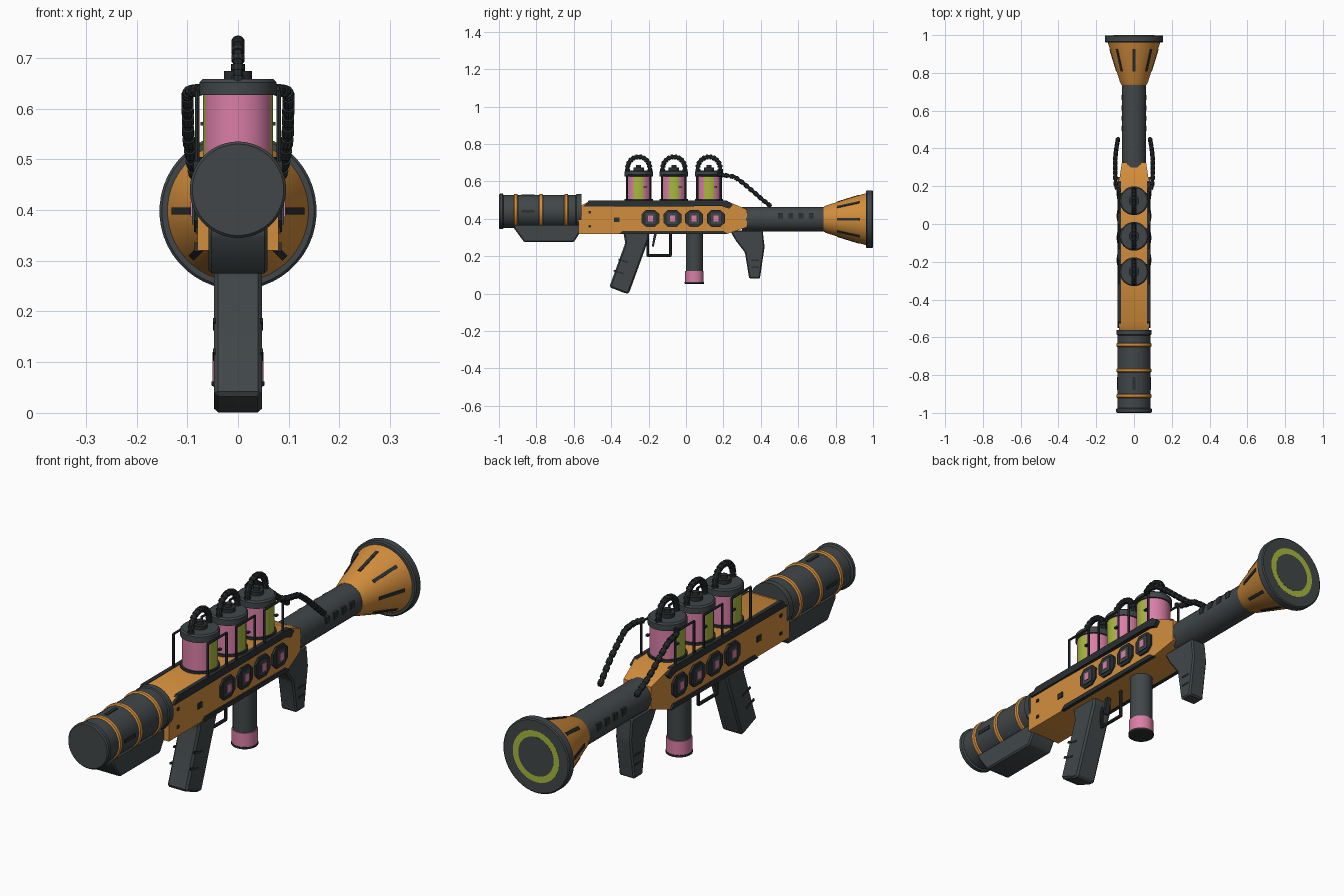
import bpy, bmesh, math
from mathutils import Vector, Matrix

if "Cube" in bpy.data.objects:
    bpy.data.objects.remove(bpy.data.objects["Cube"])


def material(name, rgb):
    m = bpy.data.materials.new(name)
    m.diffuse_color = (*rgb, 1)
    m.use_nodes = True
    m.node_tree.nodes["Principled BSDF"].inputs["Base Color"].default_value = m.diffuse_color
    return m


GREY = material("gunmetal grey", (0.052, 0.062, 0.066))
BLACK = material("dark trim", (0.024, 0.029, 0.031))
ORANGE = material("orange paint", (0.65, 0.27, 0.045))
PINK = material("pink glow", (0.70, 0.21, 0.38))
GREEN = material("lime glow", (0.38, 0.48, 0.045))


def finish(bm, name, *mats):
    bmesh.ops.recalc_face_normals(bm, faces=bm.faces)
    me = bpy.data.meshes.new(name)
    bm.to_mesh(me)
    bm.free()
    for m in mats:
        me.materials.append(m)
    ob = bpy.data.objects.new(name, me)
    bpy.context.collection.objects.link(ob)
    return ob


def prism(name, profile, x0, x1, mat, bevel=0):
    """Extrude a (y, z) profile from x0 to x1."""
    bm = bmesh.new()
    face = bm.faces.new([bm.verts.new((x0, y, z)) for y, z in profile])
    ext = bmesh.ops.extrude_face_region(bm, geom=[face])
    for v in ext["geom"]:
        if isinstance(v, bmesh.types.BMVert):
            v.co.x = x1
    if bevel:
        bmesh.ops.bevel(bm, geom=list(bm.edges), offset=bevel, segments=1, affect='EDGES')
    return finish(bm, name, mat)


def box(name, c, s, mat, rot=None):
    bm = bmesh.new()
    bmesh.ops.create_cube(bm, size=1, matrix=Matrix.Translation(c) @ (rot or Matrix()) @ Matrix.Diagonal((*s, 1)))
    return finish(bm, name, mat)


def lathe(name, profile, origin, axis, mat, seg=40):
    """Spin (distance along axis, radius) points about the Y or Z axis."""
    bm = bmesh.new()
    rings = []
    for d, r in profile:
        ring = []
        for i in range(seg):
            a = 2 * math.pi * (i + 0.5) / seg
            u, w = r * math.cos(a), r * math.sin(a)
            p = (u, d, w) if axis == 'Y' else (u, w, d)
            ring.append(bm.verts.new(Vector(p) + Vector(origin)))
        rings.append(ring)
    for a, b in zip(rings, rings[1:]):
        for i in range(seg):
            j = (i + 1) % seg
            bm.faces.new((a[i], a[j], b[j], b[i]))
    bm.faces.new(rings[0])
    bm.faces.new(rings[-1])
    return finish(bm, name, mat)


def rod(name, pts, r, mat, rib=0, closed_seg=10):
    """Round bar through points, with balls or wider ribs at its joints."""
    bm = bmesh.new()
    pts = [Vector(p) for p in pts]
    for a, b in zip(pts, pts[1:]):
        d = b - a
        m = Matrix.Translation((a + b) / 2) @ d.to_track_quat('Z', 'Y').to_matrix().to_4x4()
        bmesh.ops.create_cone(bm, cap_ends=True, segments=closed_seg, radius1=r, radius2=r, depth=d.length, matrix=m)
        if rib:
            bmesh.ops.create_cone(bm, cap_ends=True, segments=closed_seg, radius1=rib, radius2=rib,
                                  depth=d.length * 0.6, matrix=m)
    for p in pts[1:-1]:
        bmesh.ops.create_uvsphere(bm, u_segments=8, v_segments=6, radius=r, matrix=Matrix.Translation(p))
    return finish(bm, name, mat)


# Front barrel with orange bands and small side slots
BZ = 0.44
lathe("front_barrel", [(-1, 0.09), (-0.995, 0.095), (-0.98, 0.095), (-0.975, 0.088), (-0.59, 0.088),
                       (-0.585, 0.092), (-0.56, 0.092)], (0, 0, BZ), 'Y', GREY, 48)
for y in (-0.91, -0.775, -0.64):
    lathe("barrel_band", [(y - 0.011, 0.088), (y - 0.007, 0.094), (y + 0.007, 0.094), (y + 0.011, 0.088)],
          (0, 0, BZ), 'Y', ORANGE, 48)
for k in range(4):
    a = k * math.pi / 2
    box("barrel_slot", (0.087 * math.cos(a), -0.845, BZ + 0.087 * math.sin(a)), (0.008, 0.07, 0.014), BLACK,
        Matrix.Rotation(-a, 4, 'Y'))
prism("barrel_underside", [(-0.92, 0.35), (-0.865, 0.275), (-0.6, 0.275), (-0.565, 0.33), (-0.565, 0.37), (-0.92, 0.37)],
      -0.058, 0.058, GREY, 0.006)

# Main body, narrowed toward the rear
body = prism("body", [(-0.575, 0.32), (-0.575, 0.465), (-0.515, 0.495), (0.22, 0.495), (0.325, 0.45),
                      (0.325, 0.355), (0.22, 0.32)], -0.08, 0.08, ORANGE)
for v in body.data.vertices:
    if v.co.y > 0.3:
        v.co.x *= 0.8

for s in (-1, 1):
    # Edge trims, side panels and fasteners
    prism("upper_trim", [(-0.55, 0.465), (-0.52, 0.497), (0.22, 0.497), (0.25, 0.475), (0.23, 0.455), (0.19, 0.468)],
          s * 0.07, s * 0.088, BLACK)
    prism("lower_trim", [(-0.36, 0.318), (-0.34, 0.336), (0.2, 0.336), (0.225, 0.318)], s * 0.07, s * 0.086, BLACK)
    for y in (-0.19, -0.073, 0.043, 0.16):
        oct_pts = [(y + 0.048 * a, 0.402 + 0.045 * b) for a, b in
                   ((-1, -.5), (-.5, -1), (.5, -1), (1, -.5), (1, .5), (.5, 1), (-.5, 1), (-1, .5))]
        prism("side_panel", oct_pts, s * 0.078, s * 0.087, BLACK)
        box("panel_frame", (s * 0.087, y, 0.402), (0.008, 0.055, 0.06), GREY)
        box("panel_light", (s * 0.0915, y, 0.402), (0.004, 0.026, 0.032), PINK)
    box("side_port", (s * 0.081, -0.37, 0.395), (0.006, 0.028, 0.024), BLACK)
    for z in (0.36, 0.435):
        box("side_bolt", (s * 0.081, -0.515, z), (0.006, 0.014, 0.012), BLACK)

# Rear tube with vents
RZ = 0.398
lathe("rear_tube", [(0.3, 0.065), (0.75, 0.065)], (0, 0, RZ), 'Y', GREY)
for s in (-1, 1):
    for y in (0.505, 0.56, 0.615, 0.67):
        box("tube_vent", (s * 0.062, y, 0.415), (0.01, 0.026, 0.028), BLACK)

# Exhaust cone, rim and glowing ring
lathe("exhaust_cone", [(0.735, 0.066), (0.75, 0.074), (0.965, 0.14)], (0, 0, RZ), 'Y', ORANGE, 48)
lathe("exhaust_rim", [(0.962, 0.15), (0.967, 0.155), (0.995, 0.155), (0.999, 0.15)], (0, 0, RZ), 'Y', GREY, 48)
lathe("exhaust_glow", [(0.99, 0.108), (0.9995, 0.108)], (0, 0, RZ), 'Y', GREEN, 48)
lathe("exhaust_core", [(0.99, 0.082), (1.0, 0.082)], (0, 0, RZ), 'Y', GREY, 48)
slope = math.atan2(0.066, 0.215)
for k in range(8):
    turn = Matrix.Rotation(k * math.pi / 4, 4, 'Y')
    c = turn @ Vector((0.107, 0.868, 0)) + Vector((0, 0, RZ))
    box("cone_slot", c, (0.012, 0.125, 0.014), BLACK, turn @ Matrix.Rotation(-slope, 4, 'Z'))

# Glowing canisters with caps, carrying hoops and guard frames
for cy in (-0.253, -0.065, 0.123):
    can = lathe("canister", [(0.48, 0.069), (0.64, 0.069)], (0, cy, 0), 'Z', PINK, 40)
    can.data.materials.append(GREEN)
    for p in can.data.polygons:
        if abs(p.normal.x) > 0.95:
            p.material_index = 1
    lathe("canister_base", [(0.485, 0.076), (0.505, 0.076)], (0, cy, 0), 'Z', BLACK)
    lathe("canister_cap", [(0.627, 0.076), (0.652, 0.076), (0.658, 0.07)], (0, cy, 0), 'Z', GREY)
    lathe("cap_nut", [(0.655, 0.028), (0.674, 0.028), (0.674, 0.014), (0.688, 0.014)], (0, cy, 0), 'Z', BLACK, 16)
    arc = [(0, cy - 0.06 * math.cos(i * math.pi / 10), 0.672 + 0.06 * math.sin(i * math.pi / 10)) for i in range(11)]
    rod("canister_hoop", [(0, cy - 0.06, 0.64)] + arc + [(0, cy + 0.06, 0.64)], 0.010, BLACK, 0.0135)
    for s in (-1, 1):
        x = s * 0.08
        rod("guard_frame", [(x, cy - 0.062, 0.485), (x, cy - 0.062, 0.632), (x, cy + 0.062, 0.632),
                            (x, cy + 0.062, 0.485)], 0.005, BLACK, 0, 6)
        box("level_mark", (s * 0.068, cy + 0.034, 0.57), (0.012, 0.016, 0.007), BLACK)

# Ribbed hoses from the last canister back to the tube
for s in (-1, 1):
    keys = [Vector(p) for p in ((0.075, 0.17, 0.637), (0.096, 0.2, 0.634), (0.1, 0.26, 0.625), (0.099, 0.31, 0.588),
                                (0.098, 0.36, 0.545), (0.092, 0.41, 0.502), (0.084, 0.455, 0.466))]
    pts = []
    for a, b in zip(keys, keys[1:]):
        pts += [a, (a + b) / 2]
    pts.append(keys[-1])
    rod("side_hose", [(s * p.x, p.y, p.z) for p in pts], 0.009, BLACK, 0.0125)

# Rear pistol grip with side grooves
prism("pistol_grip", [(-0.335, 0.33), (-0.195, 0.33), (-0.2, 0.29), (-0.305, 0.002), (-0.32, 0.0), (-0.41, 0.035),
                      (-0.325, 0.27)], -0.047, 0.047, GREY, 0.008)
for s in (-1, 1):
    for y, z in ((-0.335, 0.175), (-0.36, 0.115)):
        box("grip_groove", (s * 0.047, y, z), (0.005, 0.055, 0.009), BLACK, Matrix.Rotation(-0.3, 4, 'X'))

# Trigger and its guard
rod("trigger_guard", [(0, -0.205, 0.32), (0, -0.205, 0.204), (0, -0.083, 0.204), (0, -0.083, 0.325)], 0.007, BLACK)
prism("trigger", [(-0.17, 0.325), (-0.155, 0.325), (-0.173, 0.25), (-0.183, 0.252)], -0.01, 0.01, BLACK)

# Vertical cell with a glowing band
FY = (0, 0.045, 0)
lathe("lower_tube", [(0.07, 0.046), (0.33, 0.046)], FY, 'Z', GREY)
lathe("lower_tube_band", [(0.062, 0.05), (0.12, 0.05)], FY, 'Z', PINK)
lathe("lower_tube_cap", [(0.052, 0.049), (0.054, 0.052), (0.062, 0.052)], FY, 'Z', BLACK)

# Rear support grip
prism("support_grip", [(0.235, 0.338), (0.41, 0.338), (0.42, 0.25), (0.395, 0.08), (0.338, 0.08), (0.315, 0.22),
                       (0.265, 0.285)], -0.036, 0.036, GREY, 0.006)
for s in (-1, 1):
    for z in (0.14, 0.18):
        box("support_groove", (s * 0.036, 0.37, z), (0.005, 0.04, 0.008), BLACK)

# Smooth round parts, keeping sharp edges
for ob in bpy.data.objects:
    ob.select_set(True)
bpy.context.view_layer.objects.active = body
bpy.ops.object.shade_smooth_by_angle(angle=math.radians(30))
